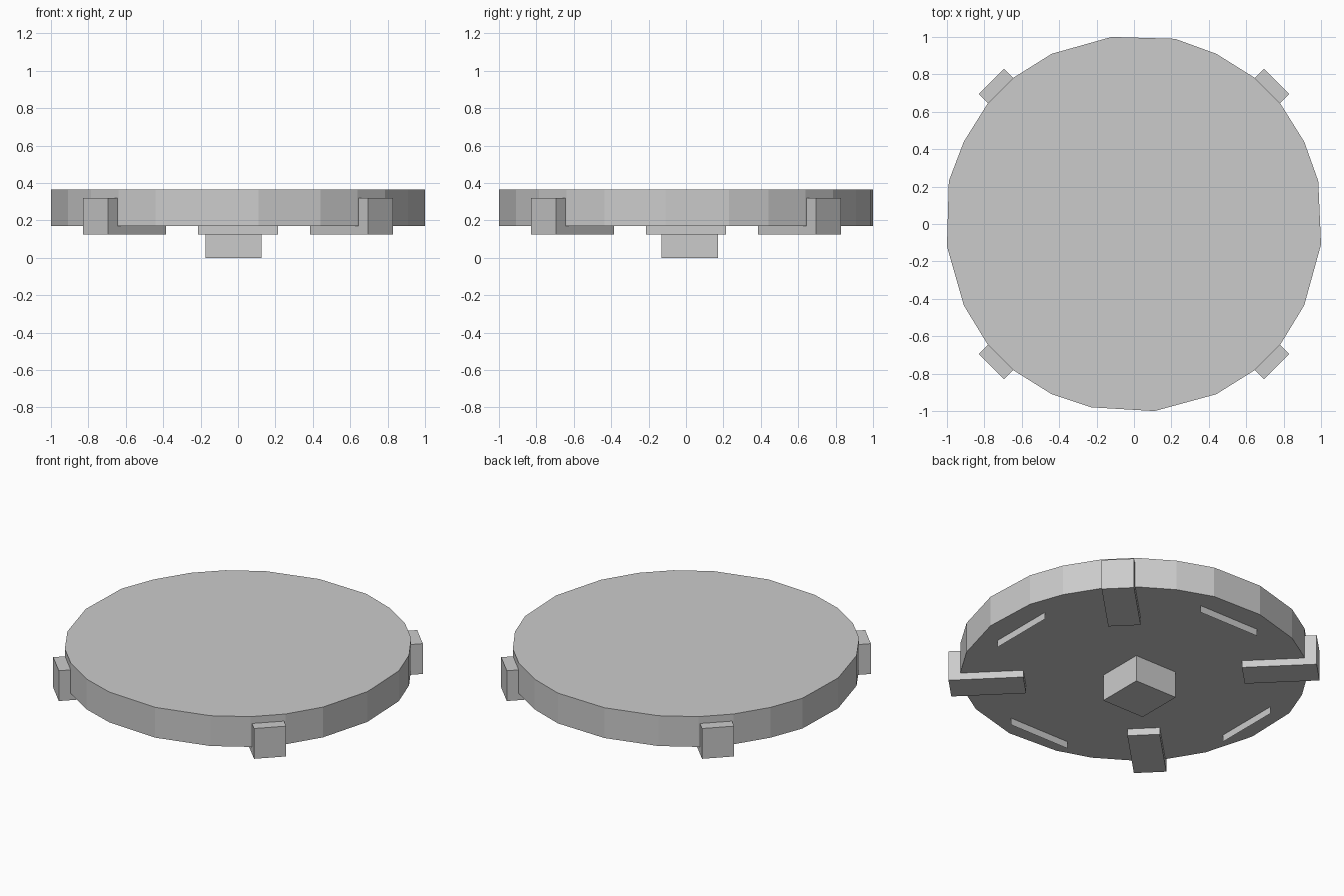
import bpy, bmesh, math
from mathutils import Matrix, Vector

if "Cube" in bpy.data.objects:
    bpy.data.objects.remove(bpy.data.objects["Cube"])


def extruded(name, points, offset):
    """Flat polygon of 3D points, extruded along offset."""
    bm = bmesh.new()
    face = bm.faces.new([bm.verts.new(p) for p in points])
    grown = bmesh.ops.extrude_face_region(bm, geom=[face], use_keep_orig=True)
    top = [v for v in grown["geom"] if isinstance(v, bmesh.types.BMVert)]
    bmesh.ops.translate(bm, verts=top, vec=Vector(offset))
    bmesh.ops.recalc_face_normals(bm, faces=bm.faces)
    return finish(name, bm)


def finish(name, bm):
    mesh = bpy.data.meshes.new(name)
    bm.to_mesh(mesh)
    bm.free()
    obj = bpy.data.objects.new(name, mesh)
    bpy.context.collection.objects.link(obj)
    return obj


# Round plate with a slightly irregular low-poly rim
BASE, TOP = 0.17, 0.365
right = [(0.22, 0.99), (0.44, 0.91), (0.64, 0.785), (0.785, 0.64), (0.91, 0.44),
         (0.985, 0.23), (1.0, -0.11), (0.91, -0.435), (0.785, -0.64),
         (0.64, -0.785), (0.44, -0.91), (0.11, -1.0)]
left = [(-0.23, -0.98), (-0.44, -0.91), (-0.64, -0.785), (-0.785, -0.64),
        (-0.91, -0.435), (-1.0, -0.12), (-0.99, 0.23), (-0.91, 0.44),
        (-0.785, 0.64), (-0.64, 0.785), (-0.44, 0.91), (-0.12, 1.0)]
extruded("plate", [(x, y, BASE) for x, y in right + left], (0, 0, TOP - BASE))

# Four L-shaped clips on the diagonals, gripping the rim from below
clip_profile = [(0.64, 0.125), (1.078, 0.125), (1.078, 0.32),
                (1.007, 0.32), (1.007, BASE), (0.64, BASE)]
for i in range(4):
    clip = extruded(f"clip_{i + 1}", [(r, -0.095, z) for r, z in clip_profile], (0, 0.19, 0))
    clip.data.transform(Matrix.Rotation(math.radians(45 + 90 * i), 4, 'Z'))

# Four thin upright fins under the plate
for i in range(4):
    bm = bmesh.new()
    corners = [(0.858, -0.215, 0.125), (0.858, 0.215, 0.125),
               (0.858, 0.215, BASE), (0.858, -0.215, BASE)]
    bm.faces.new([bm.verts.new(c) for c in corners])
    fin = finish(f"fin_{i + 1}", bm)
    fin.data.transform(Matrix.Rotation(math.radians(90 * i), 4, 'Z'))

# Square hub block that carries the plate, slightly off centre
hub = [(-0.175, -0.13, 0), (0.125, -0.13, 0), (0.125, 0.17, 0), (-0.175, 0.17, 0)]
extruded("hub", hub, (0, 0, BASE))
